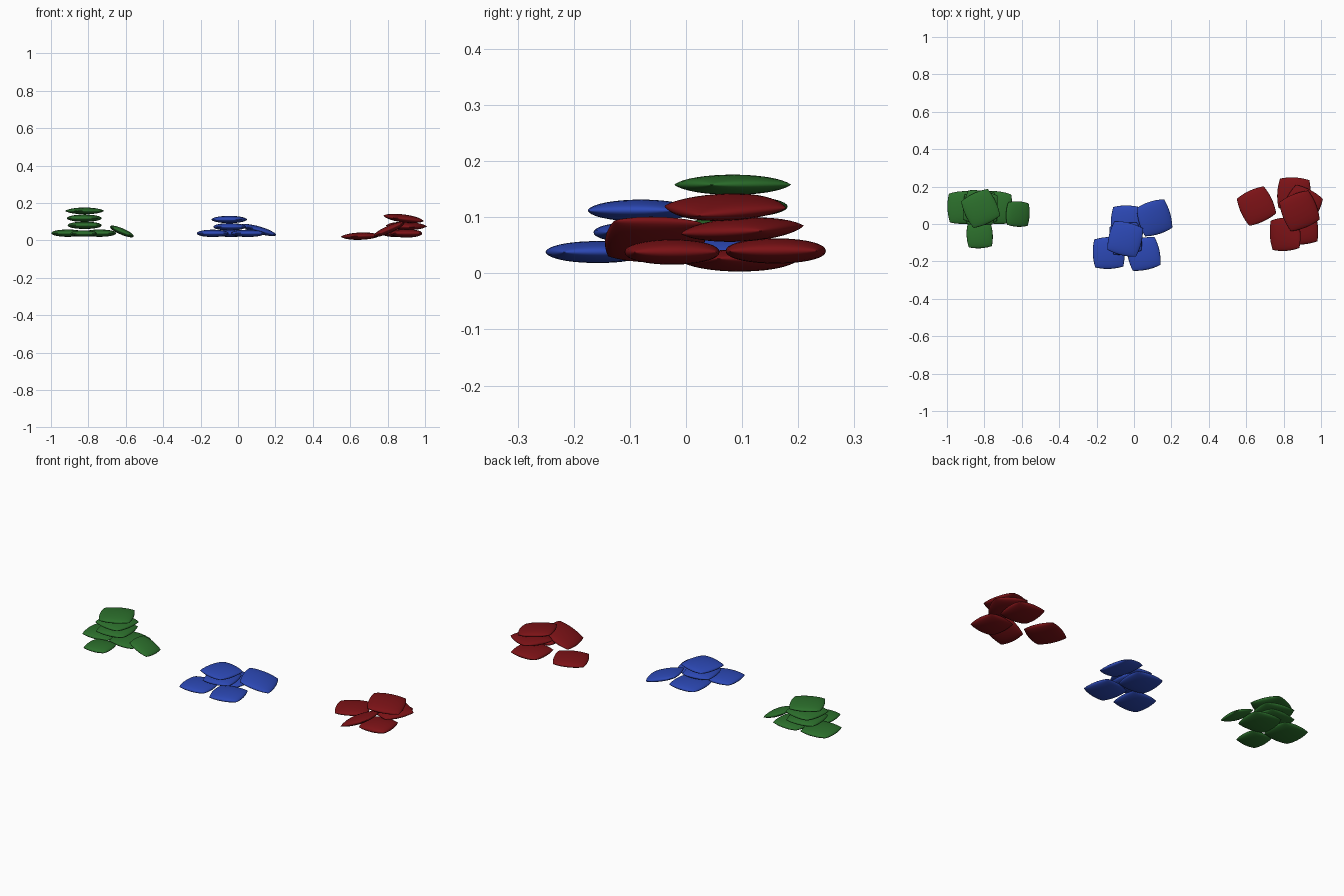
import bpy, math
from mathutils import Matrix

if "Cube" in bpy.data.objects:
    bpy.data.objects.remove(bpy.data.objects["Cube"])

N = 18  # grid divisions of one cushion


def material(name, rgb):
    m = bpy.data.materials.new(name)
    m.diffuse_color = (*rgb, 1)
    m.use_nodes = True
    m.node_tree.nodes["Principled BSDF"].inputs["Base Color"].default_value = m.diffuse_color
    return m


def cushion(name, mat, loc, size=0.18, spin=0, tilt_y=0, tilt_x=0, thick=0.039):
    """Square pillow: bowed sides, puffed middle, thin seam round the rim."""
    h, t = size / 2, thick / 2
    ang = [math.sin(math.pi * (i / N - 0.5)) for i in range(N + 1)]
    verts, faces, index = [], [], {}
    for s in (1, -1):
        for i, u in enumerate(ang):
            for j, v in enumerate(ang):
                rim = i in (0, N) or j in (0, N)
                if rim and s < 0:
                    index[s, i, j] = index[1, i, j]
                    continue
                puff = 0 if rim else ((1 - u * u) * (1 - v * v)) ** 0.45
                index[s, i, j] = len(verts)
                verts.append((h * u * (1 - 0.12 * v * v), h * v * (1 - 0.12 * u * u), s * t * puff))
        for i in range(N):
            for j in range(N):
                f = [index[s, i, j], index[s, i + 1, j], index[s, i + 1, j + 1], index[s, i, j + 1]]
                faces.append(f if s > 0 else f[::-1])
    me = bpy.data.meshes.new(name)
    me.from_pydata(verts, [], faces)
    me.materials.append(mat)
    me.polygons.foreach_set("use_smooth", [True] * len(me.polygons))
    ob = bpy.data.objects.new(name, me)
    bpy.context.collection.objects.link(ob)
    r = math.radians
    ob.matrix_world = (Matrix.Translation(loc) @ Matrix.Rotation(r(tilt_y), 4, 'Y')
                       @ Matrix.Rotation(r(tilt_x), 4, 'X') @ Matrix.Rotation(r(spin), 4, 'Z'))


green = material("green fabric", (0.025, 0.16, 0.025))
blue = material("blue fabric", (0.025, 0.065, 0.46))
red = material("red fabric", (0.2, 0.006, 0.008))

# Green pile: three on the floor, a stack of three, one leaning
cushion("green_floor_left", green, (-0.91, 0.088, 0.039), 0.175, 2)
cushion("green_floor_right", green, (-0.74, 0.088, 0.039), 0.175, -5)
cushion("green_floor_front", green, (-0.825, -0.06, 0.037), 0.14, 3, thick=0.034)
cushion("green_stack_low", green, (-0.82, 0.085, 0.081), 0.18, 5)
cushion("green_stack_middle", green, (-0.822, 0.088, 0.119), 0.18, -10)
cushion("green_stack_top", green, (-0.82, 0.083, 0.158), 0.178, 25, thick=0.036)
cushion("green_leaning", green, (-0.621, 0.053, 0.048), 0.136, -3, 23, thick=0.034)

# Blue pile
cushion("blue_floor_left", blue, (-0.135, -0.155, 0.038), 0.17, 2)
cushion("blue_floor_right", blue, (0.052, -0.16, 0.038), 0.172, 12)
cushion("blue_floor_back", blue, (-0.035, 0.01, 0.038), 0.178, -2)
cushion("blue_middle", blue, (-0.045, -0.078, 0.073), 0.17, 8)
cushion("blue_top", blue, (-0.047, -0.08, 0.112), 0.178, -14)
cushion("blue_leaning", blue, (0.11, 0.033, 0.056), 0.18, 17, 16)

# Red pile
cushion("red_floor_left", red, (0.655, 0.096, 0.023), 0.18, 25, -2)
cushion("red_floor_back", red, (0.855, 0.16, 0.04), 0.178, -3, thick=0.045)
cushion("red_floor_right", red, (0.9, -0.025, 0.038), 0.168, 5, thick=0.045)
cushion("red_leaning", red, (0.808, -0.055, 0.06), 0.178, 4, -24)
cushion("red_middle", red, (0.9, 0.1, 0.078), 0.185, -28, 2, 3, thick=0.042)
cushion("red_top", red, (0.885, 0.07, 0.118), 0.19, 22, 7, 2, thick=0.042)
